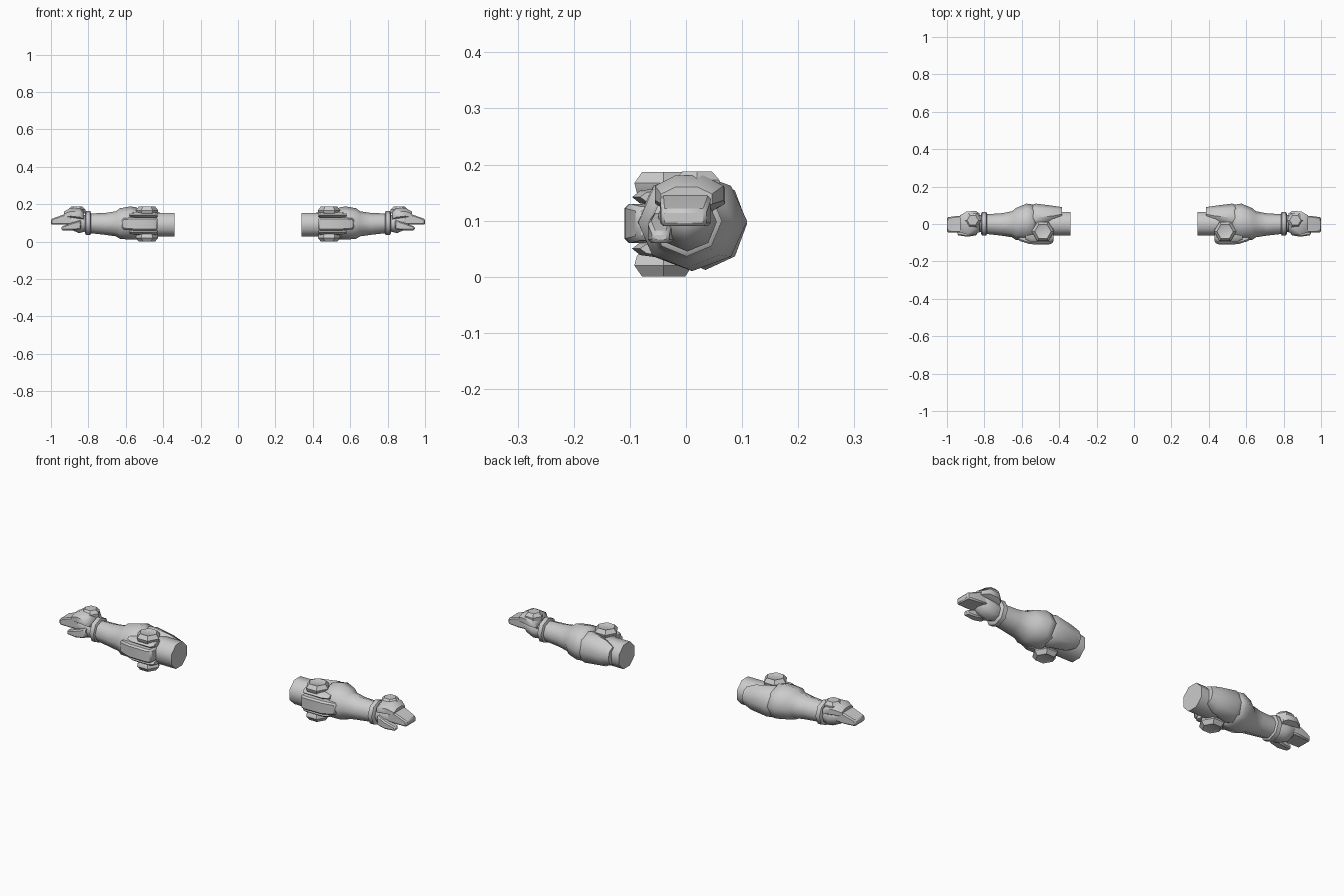
import bpy, bmesh, math

grey = bpy.data.materials.new("plain_grey")
grey.diffuse_color = (0.6, 0.6, 0.6, 1)


def finish(name, bm, angle=50):
    """Make the object, mirror it to the other arm and shade it."""
    bmesh.ops.recalc_face_normals(bm, faces=bm.faces)
    me = bpy.data.meshes.new(name)
    bm.to_mesh(me)
    bm.free()
    me.materials.append(grey)
    ob = bpy.data.objects.new(name, me)
    bpy.context.collection.objects.link(ob)
    bpy.ops.object.select_all(action='DESELECT')
    bpy.context.view_layer.objects.active = ob
    ob.select_set(True)
    bpy.ops.object.shade_smooth_by_angle(angle=math.radians(angle))
    ob.modifiers.new("other_arm", 'MIRROR').use_mirror_merge = False
    return ob


def skin(bm, rings):
    """Join rings of vertices into a capped tube."""
    n = len(rings[0])
    for a, b in zip(rings, rings[1:]):
        for i in range(n):
            j = (i + 1) % n
            bm.faces.new((a[i], a[j], b[j], b[i]))
    bm.faces.new(rings[0])
    bm.faces.new(rings[-1])


def tube(name, sections, sides=8, turn=0.0, angle=50):
    """Tube along x; each section is x, y low, y high, z low, z high."""
    bm = bmesh.new()
    rings = []
    for x, y0, y1, z0, z1 in sections:
        ring = []
        for i in range(sides):
            a = turn + math.tau * i / sides
            ring.append(bm.verts.new((x, (y0 + y1) / 2 + (y1 - y0) / 2 * math.cos(a),
                                      (z0 + z1) / 2 + (z1 - z0) / 2 * math.sin(a))))
        rings.append(ring)
    skin(bm, rings)
    return finish(name, bm, angle)


def block(name, sections, bevel=0.008):
    """Box-like bar along x with bevelled edges."""
    bm = bmesh.new()
    rings = [[bm.verts.new((x, y, z)) for y, z in ((y0, z0), (y1, z0), (y1, z1), (y0, z1))]
             for x, y0, y1, z0, z1 in sections]
    skin(bm, rings)
    ob = finish(name, bm, 35)
    mod = ob.modifiers.new("soft_edge", 'BEVEL')
    mod.width, mod.segments = bevel, 1
    return ob


def knob(name, x, y, layers, lean=0.0):
    """Six-sided stud along z; layers are z, radius."""
    bm = bmesh.new()
    rings = [[bm.verts.new((x + r * math.cos(k * math.tau / 6),
                            y + r * math.sin(k * math.tau / 6),
                            z + lean * r * math.cos(k * math.tau / 6))) for k in range(6)]
             for z, r in layers]
    skin(bm, rings)
    return finish(name, bm, 35)


# Upper arm and elbow
tube("upper_arm", [(0.34, -0.067, 0.07, 0.023, 0.158), (0.44, -0.067, 0.07, 0.023, 0.158),
                   (0.56, -0.06, 0.065, 0.03, 0.152)], turn=math.pi / 8)
tube("elbow_guard", [(0.385, 0.015, 0.09, 0.05, 0.14), (0.43, -0.01, 0.097, 0.025, 0.16),
                     (0.525, -0.04, 0.109, 0.012, 0.178), (0.55, -0.04, 0.10, 0.02, 0.17)])

# Forearm and wrist
tube("forearm", [(0.525, -0.07, 0.08, 0.025, 0.165), (0.54, -0.083, 0.104, 0.012, 0.182),
                 (0.575, -0.087, 0.109, 0.01, 0.188), (0.632, -0.085, 0.085, 0.015, 0.178),
                 (0.652, -0.071, 0.068, 0.028, 0.162), (0.71, -0.062, 0.057, 0.036, 0.153),
                 (0.80, -0.052, 0.052, 0.046, 0.15)])
tube("wrist_ring", [(0.785, -0.053, 0.053, 0.044, 0.15), (0.79, -0.062, 0.064, 0.036, 0.163),
                    (0.812, -0.062, 0.064, 0.036, 0.163), (0.818, -0.052, 0.054, 0.044, 0.153)])

# Elbow joint housing at the front
block("joint_housing", [(0.43, -0.10, 0.0, 0.06, 0.13), (0.455, -0.11, 0.0, 0.06, 0.13),
                        (0.555, -0.108, 0.0, 0.06, 0.13), (0.62, -0.088, 0.0, 0.065, 0.125)])
for label, zc in (("upper", 0.142), ("lower", 0.050)):
    tube(label + "_joint_rib", [(0.43, -0.08, 0.0, zc - 0.012, zc + 0.012),
                               (0.445, -0.096, 0.0, zc - 0.016, zc + 0.016),
                               (0.55, -0.096, 0.0, zc - 0.016, zc + 0.016),
                               (0.58, -0.082, 0.0, zc - 0.012, zc + 0.012)])

# Six-sided studs above and below the elbow
stud = [(0.185, 0.04), (0.187, 0.044), (0.167, 0.06), (0.15, 0.055), (0.138, 0.04)]
knob("upper_stud", 0.487, -0.04, stud)
knob("lower_stud", 0.487, -0.04, [(0.187 - z, r) for z, r in stud])

# Hand
tube("palm", [(0.81, -0.04, 0.045, 0.055, 0.14), (0.85, -0.05, 0.055, 0.045, 0.15),
              (0.895, -0.05, 0.05, 0.065, 0.155), (0.915, -0.04, 0.04, 0.09, 0.15)])
tube("hand_plate", [(0.825, -0.045, 0.06, 0.105, 0.16), (0.845, -0.06, 0.075, 0.108, 0.18),
                    (0.895, -0.06, 0.072, 0.115, 0.183), (0.93, -0.048, 0.05, 0.115, 0.162)],
     turn=math.pi / 8)
knob("hand_stud", 0.862, 0.02, [(0.15, 0.046), (0.172, 0.046), (0.188, 0.03)])
block("fingers", [(0.89, -0.046, 0.044, 0.092, 0.155), (0.94, -0.046, 0.044, 0.09, 0.142),
                  (1.0, -0.044, 0.036, 0.09, 0.12)], 0.006)
block("thumb", [(0.84, -0.06, -0.015, 0.065, 0.115), (0.89, -0.068, -0.025, 0.06, 0.1),
                (0.945, -0.06, -0.03, 0.06, 0.08)], 0.006)
